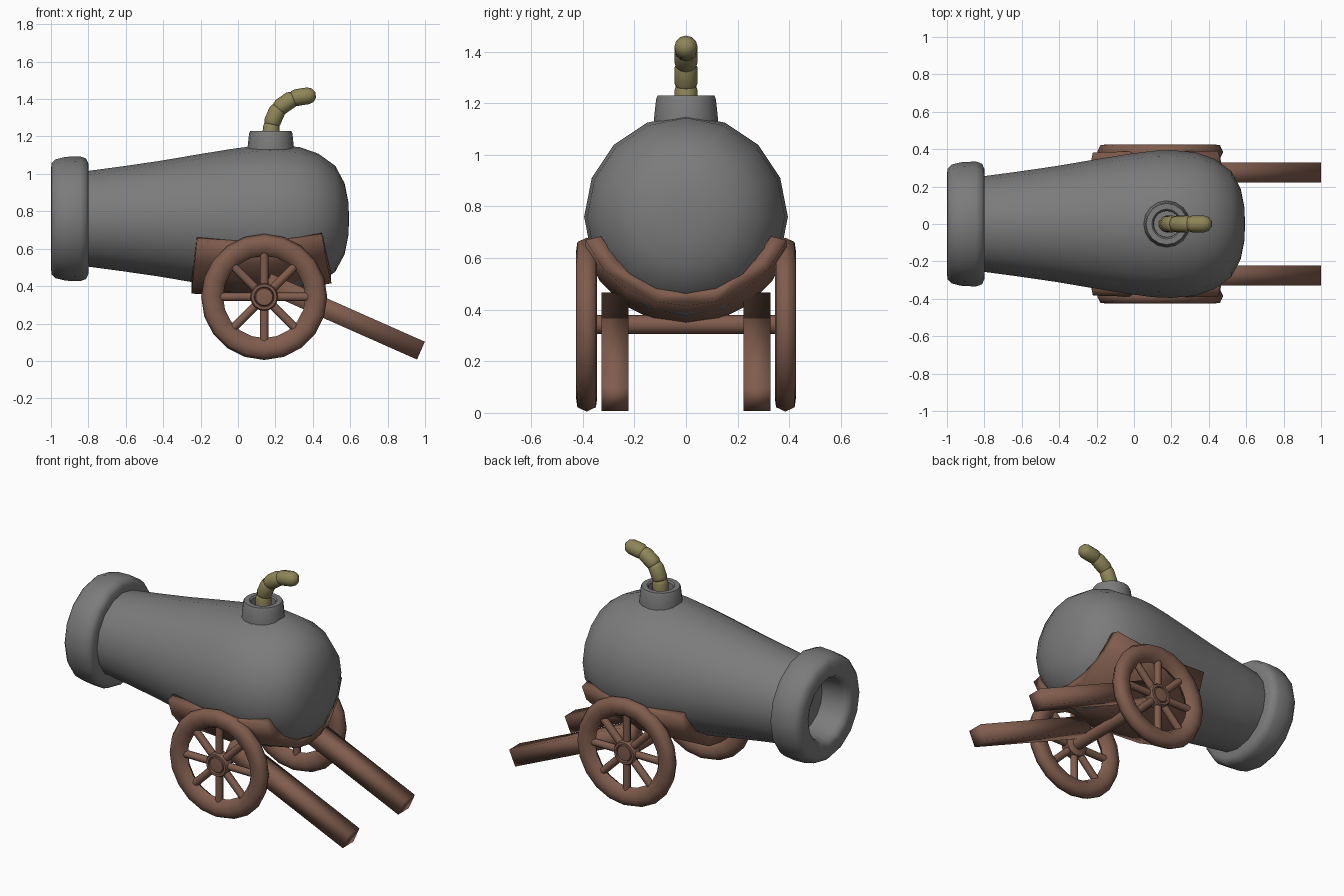
import bpy, math
from mathutils import Vector, Matrix

if "Cube" in bpy.data.objects:
    bpy.data.objects.remove(bpy.data.objects["Cube"])


def material(name, rgb):
    m = bpy.data.materials.new(name)
    m.diffuse_color = (*rgb, 1)
    m.use_nodes = True
    m.node_tree.nodes["Principled BSDF"].inputs["Base Color"].default_value = m.diffuse_color
    return m


IRON = material("iron", (0.2, 0.2, 0.2))
WOOD = material("wood", (0.215, 0.108, 0.075))
ROPE = material("rope", (0.27, 0.235, 0.098))


def finish(name, verts, faces, mat=None, angle=40):
    me = bpy.data.meshes.new(name)
    me.from_pydata([tuple(v) for v in verts], [], faces)
    ob = bpy.data.objects.new(name, me)
    bpy.context.collection.objects.link(ob)
    if mat:
        me.materials.append(mat)
    bpy.ops.object.select_all(action='DESELECT')
    ob.select_set(True)
    bpy.context.view_layer.objects.active = ob
    bpy.ops.object.mode_set(mode='EDIT')
    bpy.ops.mesh.select_all(action='SELECT')
    bpy.ops.mesh.remove_doubles(threshold=0.0005)
    bpy.ops.mesh.normals_make_consistent(inside=False)
    bpy.ops.object.mode_set(mode='OBJECT')
    bpy.ops.object.shade_smooth_by_angle(angle=math.radians(angle))
    return ob


def loft(name, rings, mat=None, caps=True, closed=False, angle=40):
    """Skin a list of equal-sized closed rings."""
    n, k = len(rings[0]), len(rings)
    verts = [v for r in rings for v in r]
    faces = []
    for i in range(k if closed else k - 1):
        a, b = i * n, (i + 1) % k * n
        faces += [(a + j, a + (j + 1) % n, b + (j + 1) % n, b + j) for j in range(n)]
    if caps and not closed:
        faces += [tuple(range(n)), tuple(range((k - 1) * n, k * n))]
    return finish(name, verts, faces, mat, angle)


def lathe(name, profile, origin, axis, segs=16, mat=IRON, closed=False, angle=40):
    """Spin (radius, distance along axis) points around an axis."""
    turn = Vector((0, 0, 1)).rotation_difference(Vector(axis).normalized())
    M = Matrix.Translation(origin) @ turn.to_matrix().to_4x4()
    rings = [[M @ Vector((r * math.cos(t), r * math.sin(t), h))
              for t in (2 * math.pi * j / segs for j in range(segs))] for r, h in profile]
    return loft(name, rings, mat, True, closed, angle)


AX = 0.76            # height of the barrel axis
X = (1, 0, 0)

# barrel body with rounded breech
lathe("barrel", [(0.25, -0.82), (0.256, -0.8), (0.28, -0.62), (0.309, -0.42), (0.343, -0.22),
                 (0.374, -0.03), (0.391, 0.1), (0.395, 0.2), (0.383, 0.33), (0.348, 0.43),
                 (0.283, 0.52), (0.19, 0.57), (0.09, 0.59), (0.02, 0.593)], (0, 0, AX), X)

# thick rounded muzzle ring with the bore
lathe("muzzle_ring", [(0.24, -0.8), (0.295, -0.8), (0.322, -0.812), (0.334, -0.845), (0.331, -0.92),
                      (0.318, -0.975), (0.295, -0.998), (0.225, -1.0), (0.2, -0.99),
                      (0.187, -0.96), (0.18, -0.85), (0.18, -0.55)], (0, 0, AX), X, angle=60)

# vent collar with a hole for the fuse
lathe("vent_collar", [(0.126, 1.08), (0.124, 1.14), (0.116, 1.215), (0.11, 1.23), (0.08, 1.23),
                      (0.072, 1.222), (0.07, 1.15)], (0.175, 0, 0), (0, 0, 1))

# fuse made of bulging rope sections
path = [(0.175, 1.13), (0.178, 1.265), (0.215, 1.35), (0.295, 1.405), (0.415, 1.424)]
for i in range(len(path) - 1):
    a, b = (Vector((p[0], 0, p[1])) for p in path[i:i + 2])
    L = (b - a).length
    tip = i == len(path) - 2
    end = [(0.045, L - 0.04), (0.036, L - 0.015), (0.015, L)] if tip else \
          [(0.045, L - 0.015), (0.038, L + 0.005), (0.02, L + 0.015)]
    lathe(f"fuse_section_{i + 1}", [(0.02, -0.015), (0.038, -0.005), (0.045, 0.015)] + end,
          a, b - a, 12, ROPE, angle=60)

# curved cradle hugging the underside of the barrel
rings = []
# x at rims and bottom, rim angle, outer radius at rims and bottom, inner radius at rims and bottom
for xt, xb, rim, rot, rob, rt, rb in [(-0.22, -0.25, 17, 0.4, 0.4, 0.34, 0.325),
                                      (0.12, 0.12, 19, 0.415, 0.42, 0.36, 0.36),
                                      (0.45, 0.5, 13, 0.4, 0.345, 0.338, 0.28)]:
    outer, inner = [], []
    for j in range(9):
        u = j / 8
        t = math.radians(180 + rim + (180 - 2 * rim) * u)
        w = math.sin(math.pi * u)
        x = xt + (xb - xt) * w
        ro = rot + (rob - rot) * w
        ri = rt + (rb - rt) * w
        outer.append(Vector((x, ro * math.cos(t), AX + ro * math.sin(t))))
        inner.append(Vector((x, ri * math.cos(t), AX + ri * math.sin(t))))
    rings.append(outer + inner[::-1])
loft("cradle", rings, WOOD, angle=180)

# axle
WX, WZ = 0.14, 0.342
lathe("axle", [(0.037, -0.37), (0.037, 0.37)], (WX, 0, WZ), (0, 1, 0), 12, WOOD)

for side, s in (("left", 1), ("right", -1)):
    c = Vector((WX, s * 0.385, WZ))
    out = (0, s, 0)
    # wheel rim, hub and spokes
    lathe(f"{side}_wheel_rim", [(0.337, 0), (0.32, 0.036), (0.285, 0.041), (0.245, 0.036), (0.22, 0),
                                (0.245, -0.036), (0.285, -0.041), (0.32, -0.036)],
          c, out, 20, WOOD, closed=True, angle=65)
    lathe(f"{side}_wheel_hub", [(0.06, -0.036), (0.074, -0.025), (0.074, 0.022), (0.068, 0.034),
                                (0.054, 0.034), (0.05, 0.024), (0.045, 0.032), (0.02, 0.034)],
          c, out, 16, WOOD)
    for k in range(8):
        t = k * math.pi / 4
        lathe(f"{side}_wheel_spoke_{k + 1}", [(0.023, 0.06), (0.023, 0.245)], c,
              (math.cos(t), 0, math.sin(t)), 8, WOOD, angle=50)
    # trail beam sloping back to the ground
    d = Vector((0.914, 0, -0.405))
    n = Vector((0.405, 0, 0.914))
    end = Vector((0.978, s * 0.275, 0.055))
    rings = [[p + n * (0.052 * b) + Vector((0, 0.053 * a, 0))
              for a, b in ((-1, -1), (1, -1), (1, 1), (-1, 1))] for p in (end - d * 0.9, end)]
    loft(f"{side}_trail_beam", rings, WOOD, angle=180)
